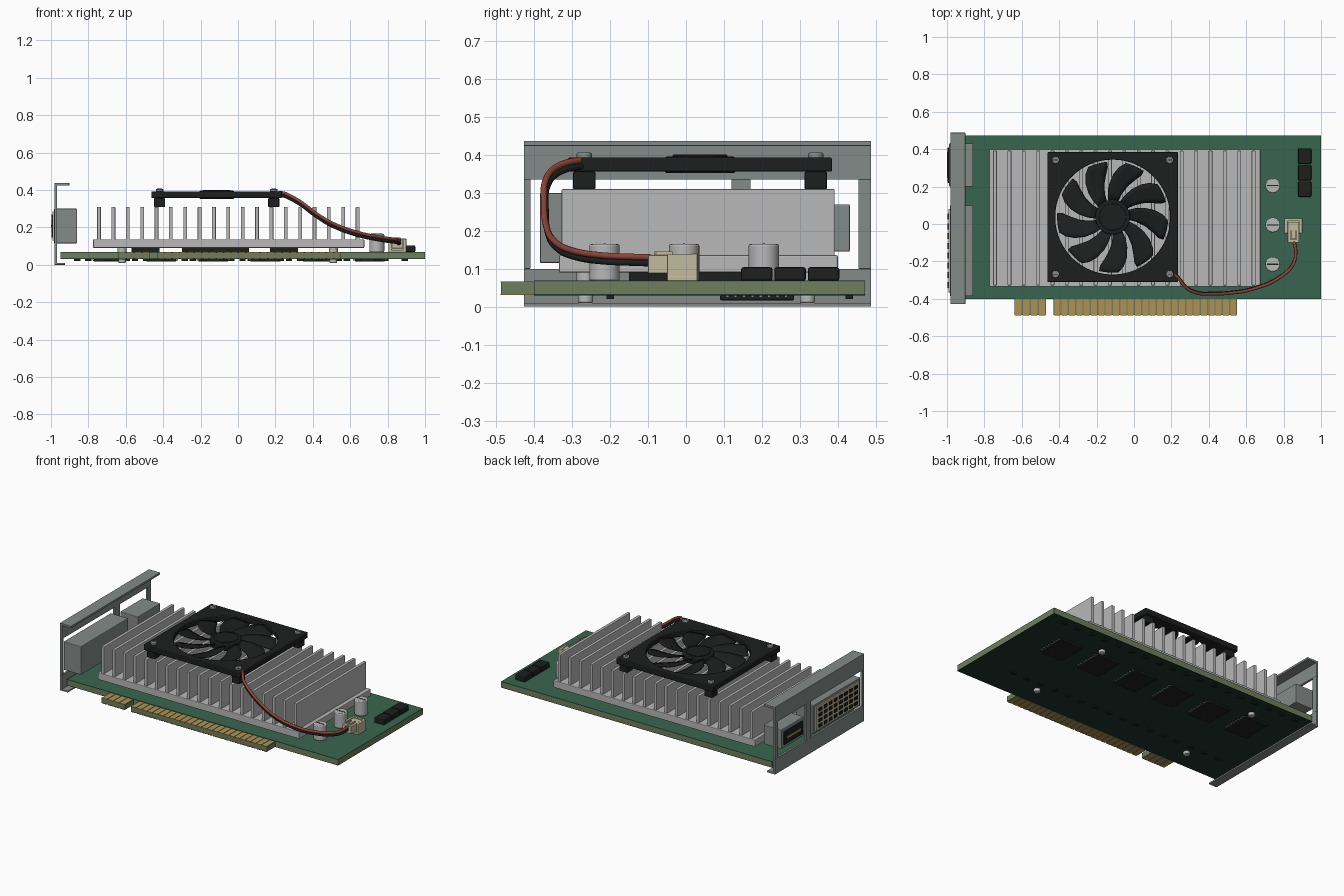
import bpy, bmesh
from math import pi, sin, cos, radians
from mathutils import Matrix, Vector

if "Cube" in bpy.data.objects:
    bpy.data.objects.remove(bpy.data.objects["Cube"])


def material(name, r, g, b):
    m = bpy.data.materials.new(name)
    m.diffuse_color = (r, g, b, 1)
    m.use_nodes = True
    m.node_tree.nodes["Principled BSDF"].inputs["Base Color"].default_value = m.diffuse_color
    return m


GREEN = material("green", .04, .13, .08)
DARK = material("dark_green", .012, .035, .025)
OLIVE = material("olive", .16, .21, .11)
GOLD = material("gold", .42, .29, .09)
BLACK = material("black", .012, .014, .013)
ALU = material("aluminium", .48, .48, .48)
STEEL = material("steel", .23, .26, .25)
BEIGE = material("beige", .55, .5, .34)
RED = material("red", .28, .06, .04)


def finish(name, bm, mat, bevel=0, smooth=False):
    bmesh.ops.recalc_face_normals(bm, faces=bm.faces)
    me = bpy.data.meshes.new(name)
    bm.to_mesh(me)
    bm.free()
    ob = bpy.data.objects.new(name, me)
    bpy.context.collection.objects.link(ob)
    me.materials.append(mat)
    if bevel:
        mod = ob.modifiers.new("bevel", 'BEVEL')
        mod.width, mod.segments, mod.limit_method = bevel, 2, 'ANGLE'
    if smooth:
        bpy.ops.object.select_all(action='DESELECT')
        ob.select_set(True)
        bpy.context.view_layer.objects.active = ob
        bpy.ops.object.shade_smooth_by_angle(angle=radians(35))
    return ob


def boxes(name, specs, mat, bevel=0):
    """One object made of boxes given as (x0, x1, y0, y1, z0, z1)."""
    bm = bmesh.new()
    for x0, x1, y0, y1, z0, z1 in specs:
        m = Matrix.Translation(((x0 + x1) / 2, (y0 + y1) / 2, (z0 + z1) / 2))
        m = m @ Matrix.Diagonal((x1 - x0, y1 - y0, z1 - z0, 1))
        bmesh.ops.create_cube(bm, size=1, matrix=m)
    return finish(name, bm, mat, bevel)


def cylinders(name, points, r, z0, z1, mat, bevel=0, sides=32):
    """One object made of upright cylinders at the (x, y) points."""
    bm = bmesh.new()
    for x, y in points:
        bmesh.ops.create_cone(bm, cap_ends=True, segments=sides, radius1=r, radius2=r, depth=z1 - z0,
                              matrix=Matrix.Translation((x, y, (z0 + z1) / 2)))
    return finish(name, bm, mat, bevel, True)


# circuit board with solder mask on both faces
boxes("board_core", [(-.95, 1, -.4, .472, .033, .066)], OLIVE)
boxes("board_top", [(-.95, 1, -.4, .472, .066, .069)], GREEN)
boxes("board_underside", [(-.95, 1, -.4, .472, .03, .033)], DARK)

# edge connector tabs and gold fingers on both sides
tabs = [(-.64, -.47, 4), (-.43, .55, 25)]
boxes("edge_tabs", [(a, b, -.487, -.4, .033, .065) for a, b, n in tabs], OLIVE)
fingers = []
for a, b, n in tabs:
    p = (b - a) / n
    for i in range(n):
        for z in (.031, .064):
            fingers.append((a + i * p + .004, a + (i + 1) * p - .003, -.489, -.402, z, z + .003))
boxes("gold_fingers", fingers, GOLD)

# heatsink
boxes("heatsink_base", [(-.775, .675, -.335, .4, .09, .136)], ALU, .004)
boxes("heatsink_fins", [(x - .01, x + .01, -.328, .392, .13, .31)
                        for x in [-.743 + i * .0768 for i in range(19)]], ALU, .003)
boxes("chips_under_heatsink", [(-.57, -.42, -.1, .16, .069, .09), (-.3, .06, -.15, .2, .069, .09),
                               (.17, .32, -.1, .16, .069, .09)], BLACK)
mounts = [(x, y) for x in (-.62, .51) for y in (-.265, .32)]
cylinders("heatsink_standoffs", mounts, .024, .068, .092, ALU)
cylinders("underside_screws", mounts, .02, .01, .031, ALU, .004)

# fan frame: square plate with a round hole, bridged ring by ring
CX, CY = -.114, .037
N = 96
bm = bmesh.new()
rings = []
for kind, z in (("hole", .356), ("square", .356), ("square", .393), ("hole", .393)):
    ring = []
    for i in range(N):
        a = 2 * pi * (i + .0) / N
        c, s = cos(a), sin(a)
        r = .307 if kind == "hole" else .348 / max(abs(c), abs(s))
        ring.append(bm.verts.new((CX + r * c, CY + r * s, z)))
    rings.append(ring)
for k in range(4):
    A, B = rings[k], rings[(k + 1) % 4]
    for i in range(N):
        j = (i + 1) % N
        bm.faces.new((A[i], A[j], B[j], B[i]))
finish("fan_frame", bm, BLACK, .004, True)

corners = [(CX + sx * .305, CY + sy * .305) for sx in (-1, 1) for sy in (-1, 1)]
boxes("fan_posts", [(x - .03, x + .03, y - .03, y + .03, .308, .357) for x, y in corners], BLACK, .006)
cylinders("fan_screws", corners, .02, .39, .406, STEEL, .004)
boxes("fan_screw_slots", [(x - .013, x + .013, y - .002, y + .002, .405, .407) for x, y in corners], BLACK)

# fan hub with stepped cap
cylinders("fan_hub", [(CX, CY)], .093, .352, .396, BLACK, .006, 64)
cylinders("fan_hub_cap", [(CX, CY)], .072, .39, .401, BLACK, .003, 64)

# swept and pitched fan blades: (radius, sweep angle, half width angle)
section = [(.085, 0, 17), (.13, -3, 16), (.18, -8, 15.5), (.23, -14, 15), (.27, -19, 13.5), (.297, -22, 10)]
bm = bmesh.new()
for k in range(9):
    rows = []
    for r, sweep, half in section:
        row = []
        for j in range(5):
            t = j / 2 - 1
            a = radians(k * 40 + 8 + sweep + t * half)
            row.append(bm.verts.new((CX + r * cos(a), CY + r * sin(a), .376 + t * .011)))
        rows.append(row)
    for A, B in zip(rows, rows[1:]):
        for j in range(4):
            bm.faces.new((A[j], B[j], B[j + 1], A[j + 1]))
blades = finish("fan_blades", bm, BLACK, 0, True)
sol = blades.modifiers.new("thickness", 'SOLIDIFY')
sol.thickness, sol.offset = .006, 0

# twin fan cable
path = [(.2, -.25, .375), (.235, -.285, .377), (.28, -.34, .36), (.34, -.368, .325), (.42, -.372, .265),
        (.51, -.368, .212), (.64, -.345, .165), (.77, -.29, .138), (.85, -.215, .127), (.865, -.15, .124),
        (.855, -.09, .122)]
for name, mat, dy, dz in (("cable_red", RED, -.002, .008), ("cable_black", BLACK, .002, -.008)):
    cu = bpy.data.curves.new(name, 'CURVE')
    cu.dimensions = '3D'
    cu.bevel_depth, cu.bevel_resolution, cu.resolution_u = .0085, 3, 6
    sp = cu.splines.new('BEZIER')
    sp.bezier_points.add(len(path) - 1)
    for bp, co in zip(sp.bezier_points, path):
        bp.co = Vector(co) + Vector((0, dy, dz))
        bp.handle_left_type = bp.handle_right_type = 'AUTO'
    cu.use_fill_caps = True
    cu.materials.append(mat)
    bpy.context.collection.objects.link(bpy.data.objects.new(name, cu))

# fan power socket and plug
boxes("power_socket", [(.805, .9, -.05, .03, .068, .08), (.805, .9, .015, .03, .078, .14),
                       (.805, .82, -.05, .02, .078, .138), (.885, .9, -.05, .02, .078, .138)], BEIGE, .002)
boxes("power_plug", [(.822, .883, -.1, .012, .088, .136), (.836, .842, -.08, -.035, .134, .146),
                     (.863, .869, -.08, -.035, .134, .146), (.836, .869, -.085, -.078, .134, .146)], BEIGE, .002)

# capacitors
caps = [(.742, y) for y in (-.215, -.005, .205)]
cylinders("capacitors", caps, .04, .068, .165, ALU, .005)
boxes("capacitor_marks", [(x - .03, x + .03, y - .003, y + .003, .164, .1665) for x, y in caps], BLACK)

# three chips at the end of the board
boxes("end_chips", [(.877, .948, y, y + .083, .068, .104) for y in (.145, .233, .321)], BLACK, .006)

# memory chips and small parts on the underside
chip_x = [-.69 + i * .279 for i in range(6)]
boxes("memory_chips", [(x - .08, x + .08, .09, .285, .017, .031) for x in chip_x], BLACK, .003)
boxes("memory_chip_legs", [(x + s * .084 - .005, x + s * .084 + .005, .105 + i * .022, .113 + i * .022, .024, .031)
                           for x in chip_x for s in (-1, 1) for i in range(8)], STEEL)
boxes("small_components", [(x - .017, x + .017, y - .01, y + .01, .02, .031)
                           for y, x0, n in ((.43, -.86, 18), (-.2, -.8, 16)) for x in [x0 + i * .103 for i in range(n)]],
      BLACK)

# mounting bracket: windowed plate with folded flanges
L, R = -.982, -.968
boxes("bracket", [(L, R, -.427, .488, 0, .1), (L, R, -.427, .488, .335, .437),
                  (L, R, -.427, -.41, .1, .335), (L, R, .455, .488, .1, .335), (L, R, .12, .17, .1, .335),
                  (L, -.902, -.427, .488, .424, .437), (L, -.925, -.427, .488, 0, .01)], STEEL, .001)

# large port: shell, face plate and pin grid
boxes("large_port_shell", [(-.985, -.86, -.385, .1, .115, .3)], STEEL, .004)
boxes("large_port_face", [(-.993, -.983, -.365, .08, .13, .285)], BEIGE, .002)
boxes("large_port_pins", [(-.998, -.99, y - .016, y + .016, z - .01, z + .01)
                          for y in [-.325 + i * .052 for i in range(8)] for z in (.155, .19, .225, .26)], BLACK)

# small port: shell, dark opening and gold tongue
boxes("small_port_shell", [(-.988, -.86, .2, .432, .145, .27)], STEEL, .004)
boxes("small_port_opening", [(-.996, -.985, .22, .41, .165, .25)], BLACK, .003)
boxes("small_port_tongue", [(-1, -.994, .245, .385, .201, .213)], GOLD)
